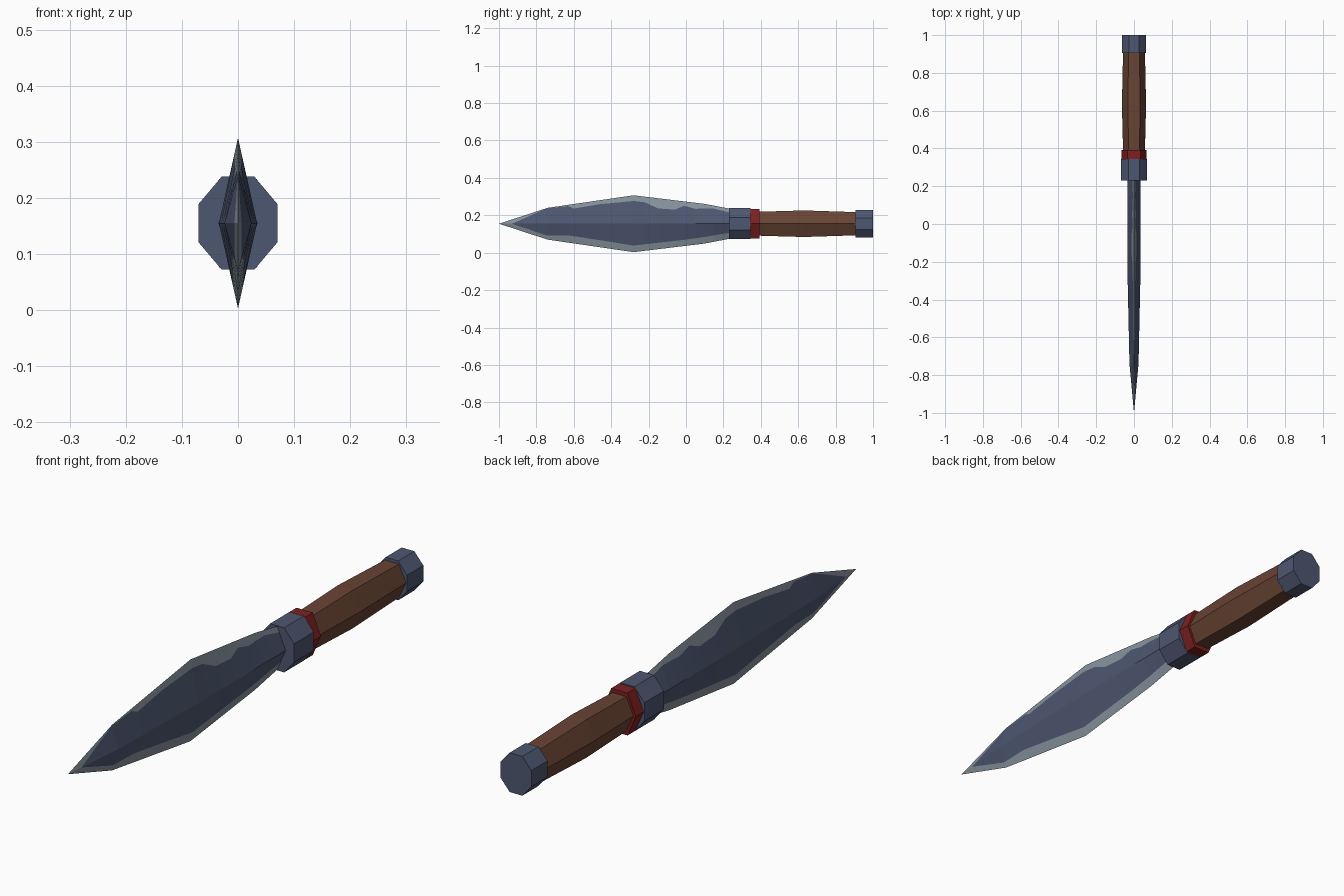
import bpy, bmesh, math

cube = bpy.data.objects.get("Cube")
if cube:
    bpy.data.objects.remove(cube)

MID = 0.155  # height of the long axis


def material(name, rgb):
    m = bpy.data.materials.new(name)
    m.use_nodes = True
    m.diffuse_color = (*rgb, 1)
    bsdf = next(n for n in m.node_tree.nodes if n.type == 'BSDF_PRINCIPLED')
    bsdf.inputs["Base Color"].default_value = (*rgb, 1)
    return m


steel = material("blue steel", (0.076, 0.096, 0.165))
edge = material("sharpened edge", (0.24, 0.29, 0.335))
wood = material("brown wood", (0.14, 0.058, 0.033))
red = material("red band", (0.21, 0.014, 0.014))


def finish(bm, name, mats):
    bmesh.ops.remove_doubles(bm, verts=bm.verts, dist=1e-5)
    bmesh.ops.recalc_face_normals(bm, faces=bm.faces)
    mesh = bpy.data.meshes.new(name)
    bm.to_mesh(mesh)
    bm.free()
    for m in mats:
        mesh.materials.append(m)
    obj = bpy.data.objects.new(name, mesh)
    bpy.context.collection.objects.link(obj)


def prism(name, sides, rings, mat):
    """Loft polygon rings (y, half width, half height), flat side up."""
    bm = bmesh.new()
    start = math.pi / sides if sides == 8 else 0
    angles = [start + 2 * math.pi * i / sides for i in range(sides)]
    wide = max(math.cos(a) for a in angles)
    tall = max(math.sin(a) for a in angles)
    loops = [[bm.verts.new((w * math.cos(a) / wide, y, MID + h * math.sin(a) / tall))
              for a in angles] for y, w, h in rings]
    for a, b in zip(loops, loops[1:]):
        for i in range(sides):
            j = (i + 1) % sides
            bm.faces.new((a[i], a[j], b[j], b[i]))
    bm.faces.new(loops[0])
    bm.faces.new(loops[-1])
    finish(bm, name, [mat])


def at(points, y):
    """Piecewise linear lookup."""
    for (y0, v0), (y1, v1) in zip(points, points[1:]):
        if y <= y1:
            return v0 + (v1 - v0) * (y - y0) / (y1 - y0)
    return points[-1][1]


# Blade: diamond section, with a ragged border between body and ground edge
height = [(-1, 0), (-.74, .085), (-.28, .152), (.1, .106), (.23, .081)]
thickness = [(-1, 0), (-.74, .024), (-.28, .034), (.23, .035)]
upper = [(-1, 0), (-.93, 0), (-.75, .97), (-.63, .93), (-.6, .77), (-.46, .83),
         (-.22, .79), (-.15, .6), (-.06, .6), (-.01, .8), (.05, .71), (.15, .83), (.23, .75)]
lower = [(-1, 0), (-.93, 0), (-.75, .75), (-.63, .62), (-.46, .7), (-.28, .77),
         (0, .72), (.23, .6)]
stations = sorted({y for line in (height, thickness, upper, lower) for y, _ in line})

bm = bmesh.new()
for side in (-1, 1):
    for sign, border in ((1, upper), (-1, lower)):
        rows = []
        for y in stations:
            h, t = at(height, y), at(thickness, y)
            rows.append([bm.verts.new((side * t * (1 - f), y, MID + sign * h * f))
                         for f in (0, at(border, y), 1)])
        for a, b in zip(rows, rows[1:]):
            for band in (0, 1):
                quad = (a[band], a[band + 1], b[band + 1], b[band])
                bm.faces.new(quad).material_index = band
bmesh.ops.dissolve_degenerate(bm, dist=1e-5, edges=bm.edges)
finish(bm, "blade", [steel, edge])

# Handle and fittings
prism("guard", 8, [(.23, .07, .083), (.345, .07, .083)], steel)
prism("band", 6, [(.345, .067, .079), (.392, .067, .079)], red)
prism("grip", 6, [(.39, .058, .064), (.63, .064, .071), (.91, .058, .062)], wood)
prism("pommel", 8, [(.905, .063, .073), (1, .063, .073)], steel)
